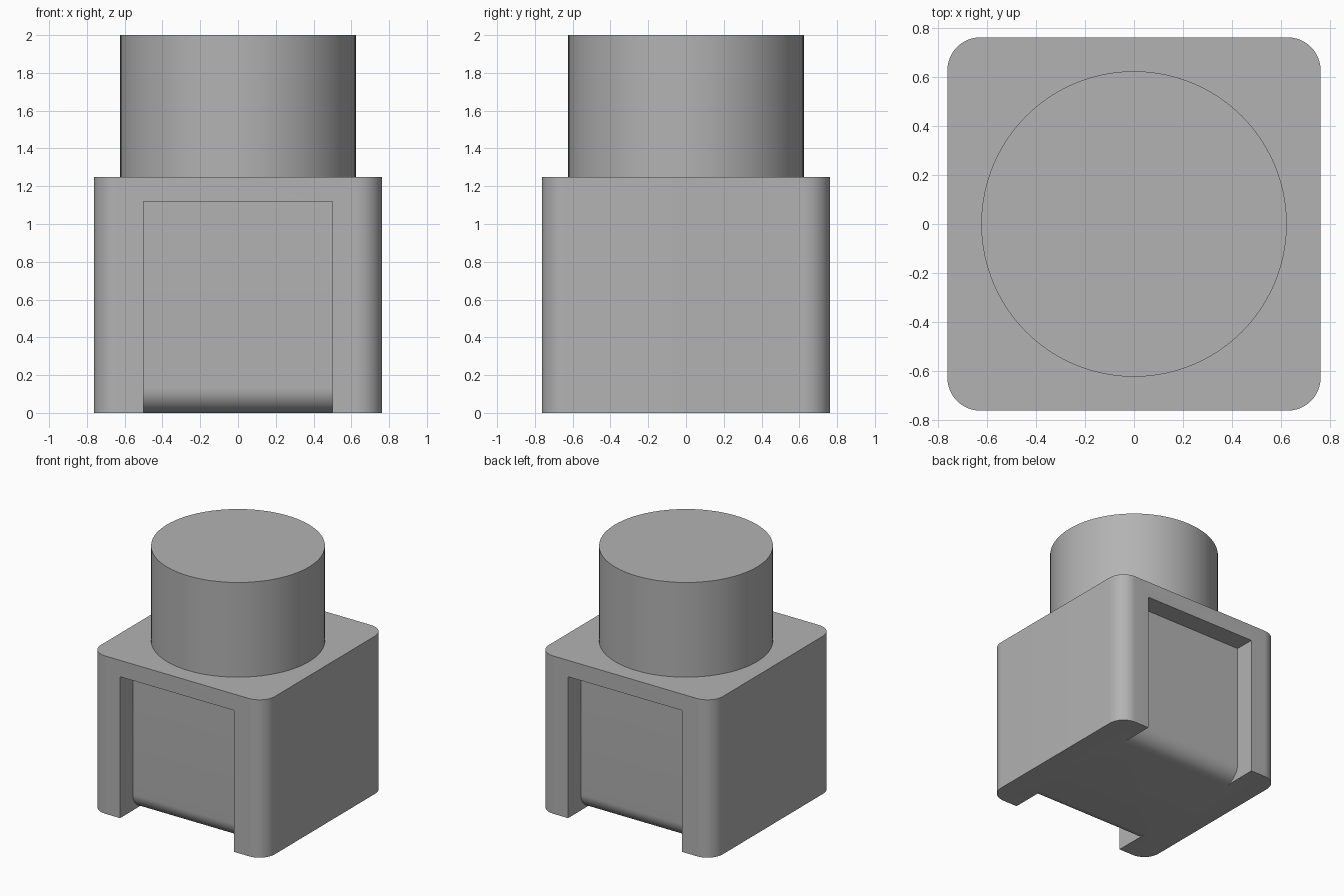
import bpy, bmesh
from math import pi, sin, cos, radians
from mathutils import Vector

if "Cube" in bpy.data.objects:
    bpy.data.objects.remove(bpy.data.objects["Cube"])

HALF = 0.7625      # half width of the body
BODY_H = 1.25
CORNER = 0.135
DEPTH = 0.16       # recess depth
ROUND = 0.13       # lower edge radius inside the recess

grey = bpy.data.materials.new("plain grey")
grey.use_nodes = True
grey.diffuse_color = (0.45, 0.45, 0.45, 1)
grey.node_tree.nodes["Principled BSDF"].inputs["Base Color"].default_value = grey.diffuse_color


def arc(cx, cy, r, start, end, steps):
    angles = [start + (end - start) * i / steps for i in range(steps + 1)]
    return [(cx + r * cos(a), cy + r * sin(a)) for a in angles]


def extrude(name, points, offset):
    """Solid made by sweeping a closed outline along an offset."""
    bm = bmesh.new()
    face = bm.faces.new([bm.verts.new(p) for p in points])
    swept = bmesh.ops.extrude_face_region(bm, geom=[face], use_keep_orig=True)
    verts = [g for g in swept["geom"] if isinstance(g, bmesh.types.BMVert)]
    bmesh.ops.translate(bm, verts=verts, vec=Vector(offset))
    bmesh.ops.recalc_face_normals(bm, faces=bm.faces)
    mesh = bpy.data.meshes.new(name)
    bm.to_mesh(mesh)
    bm.free()
    mesh.materials.append(grey)
    obj = bpy.data.objects.new(name, mesh)
    bpy.context.collection.objects.link(obj)
    return obj


def smooth(obj):
    bpy.ops.object.select_all(action="DESELECT")
    obj.select_set(True)
    bpy.context.view_layer.objects.active = obj
    bpy.ops.object.shade_smooth_by_angle(angle=radians(30))


# Body: square block with rounded upright corners
inner = HALF - CORNER
outline = []
for i, (sx, sy) in enumerate([(1, 1), (-1, 1), (-1, -1), (1, -1)]):
    outline += arc(sx * inner, sy * inner, CORNER, i * pi / 2, (i + 1) * pi / 2, 12)
body = extrude("body", [(x, y, 0) for x, y in outline], (0, 0, BODY_H))

# Recesses in front and back, leaving a rounded lower edge on the core
wall = HALF - DEPTH
profile = [(1, -0.1), (1, 1.12), (wall, 1.12)]
profile += arc(wall - ROUND, ROUND, ROUND, 0, -pi / 2, 12)
profile += [(wall - ROUND, -0.1)]
for name, side in (("front_recess_cutter", -1), ("back_recess_cutter", 1)):
    cutter = extrude(name, [(-0.5, side * y, z) for y, z in profile], (1, 0, 0))
    cutter.hide_render = True
    cut = body.modifiers.new(name, "BOOLEAN")
    cut.operation = "DIFFERENCE"
    cut.solver = "EXACT"
    cut.object = cutter
    bpy.context.view_layer.objects.active = body
    bpy.ops.object.modifier_apply(modifier=name)
    bpy.data.objects.remove(cutter)
smooth(body)

# Round stud on top
circle = arc(0, 0, 0.624, 0, 2 * pi, 96)[:-1]
stud = extrude("round_stud", [(x, y, BODY_H) for x, y in circle], (0, 0, 0.75))
smooth(stud)
